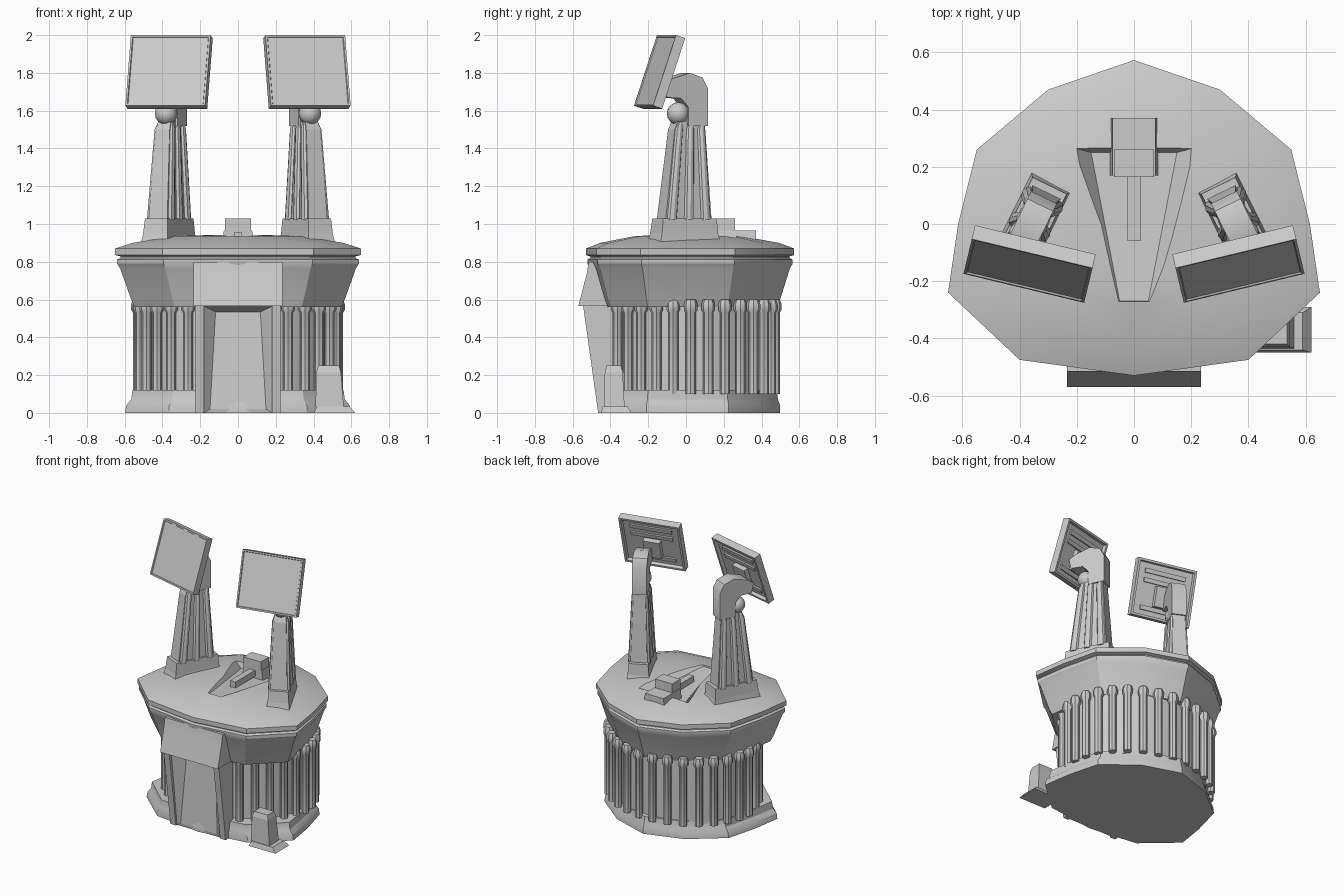
import bpy, bmesh
from math import sin, cos, pi, radians
from mathutils import Matrix, Vector

if "Cube" in bpy.data.objects:
    bpy.data.objects.remove(bpy.data.objects["Cube"])


def finish(name, bm, m=Matrix(), smooth=30):
    bmesh.ops.transform(bm, matrix=m, verts=bm.verts)
    bmesh.ops.recalc_face_normals(bm, faces=bm.faces)
    me = bpy.data.meshes.new(name)
    bm.to_mesh(me)
    bm.free()
    ob = bpy.data.objects.new(name, me)
    bpy.context.collection.objects.link(ob)
    if smooth:
        bpy.ops.object.select_all(action='DESELECT')
        ob.select_set(True)
        bpy.context.view_layer.objects.active = ob
        bpy.ops.object.shade_smooth_by_angle(angle=radians(smooth))
    return ob


def add_loft(bm, rings):
    loops = [[bm.verts.new(p) for p in r] for r in rings]
    n = len(loops[0])
    for a, b in zip(loops, loops[1:]):
        for i in range(n):
            j = (i + 1) % n
            bm.faces.new((a[i], a[j], b[j], b[i]))
    bm.faces.new(loops[0])
    bm.faces.new(loops[-1])


def loft(name, rings, m=Matrix(), smooth=30):
    bm = bmesh.new()
    add_loft(bm, rings)
    return finish(name, bm, m, smooth)


def rect(x0, x1, y0, y1, z):
    return [(x0, y0, z), (x1, y0, z), (x1, y1, z), (x0, y1, z)]


def box(name, x0, x1, y0, y1, z0, z1, m=Matrix()):
    return loft(name, [rect(x0, x1, y0, y1, z0), rect(x0, x1, y0, y1, z1)], m, 0)


def side_prism(name, prof, x0, x1, m=Matrix(), smooth=30):
    return loft(name, [[(x, y, z) for y, z in prof] for x in (x0, x1)], m, smooth)


def circle(cx, cy, rx, ry, z, n):
    return [(cx + rx * cos(2 * pi * i / n), cy + ry * sin(2 * pi * i / n), z) for i in range(n)]


# Irregular deck outline, seen from above
half = [(0.30, 0.47), (0.55, 0.26), (0.615, 0.0), (0.65, -0.24), (0.40, -0.475)]
outline = [(0, 0.573)] + half + [(0, -0.53)] + [(-x, y) for x, y in reversed(half)]


def deck(s, z, sy=None):
    return [(x * s, y * (sy or s), z) for x, y in outline]


# Base plinth
loft("base_plinth", [deck(.92, 0, .87), deck(.91, .04, .87), deck(.87, .07, .85), deck(.86, .12, .84)])

# Inner drum wall
loft("drum_wall", [circle(0, .025, .505, .42, .1, 24), circle(0, .025, .505, .42, .62, 24)])

# Columns with collars around the drum
bm = bmesh.new()
N = 30
for i in range(N):
    a = 2 * pi * (i + .5) / N - pi / 2
    x, y = .53 * cos(a), .025 + .447 * sin(a)
    if y < 0 and abs(x) < .22:
        continue
    add_loft(bm, [circle(x, y, r, r, z, 8) for r, z in
                  ((.027, .1), (.027, .53), (.036, .545), (.036, .575), (.027, .6))])
finish("columns", bm)

# Flared collar, rim groove and shallow top deck
body = loft("flared_deck", [deck(s, z) for s, z in (
    (.84, .56), (.87, .6), (.96, .765), (.985, .79), (.985, .812), (.955, .82), (.955, .828),
    (1, .836), (1, .87), (.86, .90), (.5, .937), (.2, .942))])

# Wedge shaped well sunk into the deck
well = loft("well_cutter", [
    [(.05, -.27, .925), (.15, .25, .89), (-.15, .25, .89), (-.05, -.27, .925)],
    [(.075, -.28, 1.0), (.30, .29, 1.0), (-.30, .29, 1.0), (-.075, -.28, 1.0)]], smooth=0)
well.hide_render = True
well.hide_set(True)
mod = body.modifiers.new("well", 'BOOLEAN')
mod.operation = 'DIFFERENCE'
mod.object = well
mod.solver = 'EXACT'

# Console in the well
box("console_block", -.07, .07, .165, .26, .95, 1.03)
loft("console_seat", [rect(-.085, .085, .17, .37, .88), rect(-.075, .075, .17, .37, .965)], smooth=0)
box("console_arm", -.022, .022, -.06, .17, .91, .955)

# Front hood over the doorway
side_prism("front_hood", [(-.40, .80), (-.515, .80), (-.525, .74), (-.57, .565), (-.40, .565)], -.235, .235)

# Doorway jambs and slanted door with a sunk tapered field
for s, side in ((-1, "left"), (1, "right")):
    a, b = sorted((s * .18, s * .225))
    side_prism("door_jamb_" + side, [(-.38, 0), (-.465, 0), (-.545, .57), (-.38, .57)], a, b)
bm = bmesh.new()
add_loft(bm, [rect(-.18, .18, -.452, -.36, 0), rect(-.18, .18, -.52, -.36, .565)])
bm.normal_update()
bmesh.ops.recalc_face_normals(bm, faces=bm.faces)
front = min(bm.faces, key=lambda f: f.calc_center_median().y)
bmesh.ops.inset_individual(bm, faces=[front], thickness=.045)
for v in front.verts:
    if v.co.z > .3:
        v.co.x *= .8
        v.co.y += .09
    else:
        v.co.z = .02
finish("door", bm, smooth=0)

# Tapered service box at the front right foot
loft("service_box_foot", [rect(.40, .62, -.45, -.29, 0), rect(.42, .59, -.44, -.31, .035)], smooth=0)
loft("service_box", [rect(.41, .56, -.435, -.325, .03), rect(.415, .545, -.43, -.335, .215),
                     rect(.425, .535, -.42, -.345, .25)], smooth=0)

# Two pylons, each carrying a tilted panel
for s, side in ((-1, "left"), (1, "right")):
    mir = Matrix.Scale(s, 4, Vector((1, 0, 0)))
    m = mir @ Matrix.Translation((.365, -.01, 0)) @ Matrix.Rotation(radians(26), 4, 'Z')
    loft("pylon_foot_" + side, [rect(-.08, .08, -.18, .18, .89), rect(-.072, .072, -.165, .165, .95),
                                rect(-.066, .066, -.155, .16, 1.03)], m, 0)
    loft("pylon_tower_" + side, [rect(-.055, .055, -.135, .135, 1.02), rect(-.04, .04, -.075, .105, 1.5),
                                 rect(-.035, .035, -.03, .105, 1.6)], m, 0)
    # Vertical ribs on the tower
    bm = bmesh.new()
    for sx in (-1, 1):
        for k in (-1, 0, 1):
            y0, y1 = k * .1, k * .065 + .015
            add_loft(bm, [circle(sx * .058, y0, .02, .028, 1.02, 8),
                          circle(sx * .042, y1, .016, .022, 1.5, 8),
                          circle(sx * .036, y1 + .01, .008, .01, 1.54, 8)])
    finish("pylon_ribs_" + side, bm, m)
    # Hooked head and knuckle
    side_prism("pylon_head_" + side, [(.115, 1.52), (.115, 1.72), (.085, 1.775), (.01, 1.8), (-.09, 1.77),
                                      (-.14, 1.74), (-.125, 1.67), (-.04, 1.665), (0, 1.62), (0, 1.52)],
               -.05, .05, m, 40)
    bm = bmesh.new()
    bmesh.ops.create_uvsphere(bm, u_segments=12, v_segments=8, radius=.06)
    finish("knuckle_" + side, bm, m @ Matrix.Translation((0, -.035, 1.585)), 60)

    # Panel with framed front and hollow back
    pm = (mir @ Matrix.Translation((.365, -.14, 1.805)) @ Matrix.Rotation(radians(13.5), 4, 'Z')
          @ Matrix.Rotation(radians(-18.5), 4, 'X'))
    bm = bmesh.new()
    add_loft(bm, [rect(-.217, .217, -.026, .026, -.197), rect(-.217, .217, -.026, .026, .197)])
    bmesh.ops.recalc_face_normals(bm, faces=bm.faces)
    fr = min(bm.faces, key=lambda f: f.calc_center_median().y)
    bk = max(bm.faces, key=lambda f: f.calc_center_median().y)
    for f, t, d in ((fr, .014, .006), (bk, .022, .025)):
        bmesh.ops.inset_individual(bm, faces=[f], thickness=t)
        r = bmesh.ops.inset_individual(bm, faces=[f], thickness=.004, depth=-d)
    finish("panel_" + side, bm, pm, 0)
    # Mount plate and stiffeners in the hollow back
    box("panel_mount_" + side, -.06, .06, -.005, .035, -.11, .03, pm)
    for k, z in enumerate((-.13, .06, .125)):
        box(f"panel_stiffener_{k}_{side}", -.15, .15, -.005, .012, z - .015, z + .015, pm)
